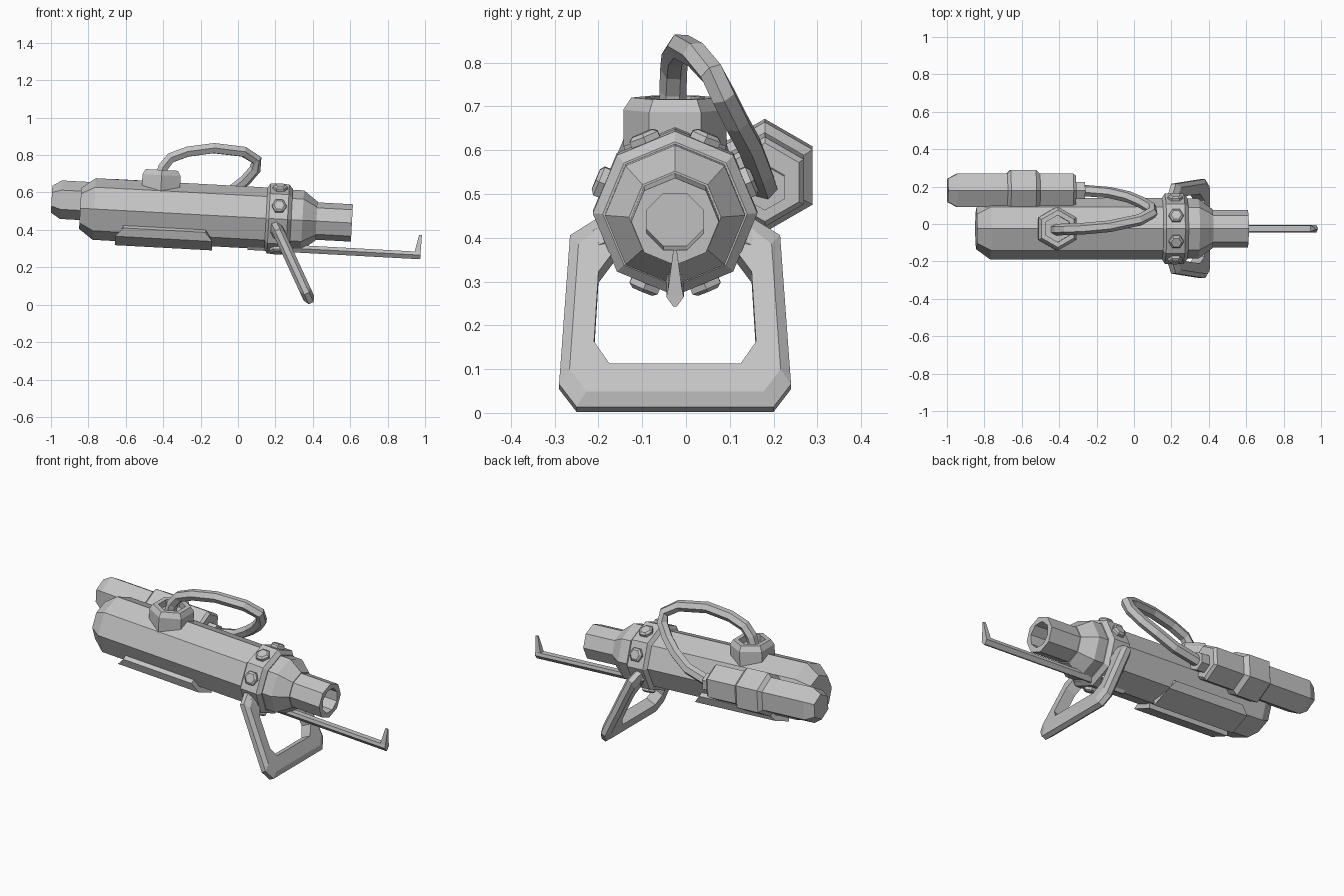
import bpy, bmesh
from math import cos, sin, pi, radians
from mathutils import Matrix, Vector

cube = bpy.data.objects.get("Cube")
if cube:
    bpy.data.objects.remove(cube, do_unlink=True)

steel = bpy.data.materials.new("grey_metal")
steel.use_nodes = True
GREY = (0.55, 0.55, 0.55, 1)
steel.diffuse_color = GREY
steel.node_tree.nodes["Principled BSDF"].inputs["Base Color"].default_value = GREY

# Frame of the main tube: its axis dips slightly toward the muzzle
AXIS = Matrix.Translation((0, -0.025, 0.47)) @ Matrix.Rotation(radians(3.1), 4, 'Y')
WORLD = Matrix.Identity(4)


def loft(name, rings, frame=AXIS, caps=True):
    """Skin a list of equal-length point loops."""
    bm = bmesh.new()
    loops = [[bm.verts.new(frame @ Vector(p)) for p in ring] for ring in rings]
    n = len(loops[0])
    for a, b in zip(loops, loops[1:]):
        for i in range(n):
            j = (i + 1) % n
            bm.faces.new((a[i], a[j], b[j], b[i]))
    if caps:
        bm.faces.new(loops[0])
        bm.faces.new(loops[-1])
    bmesh.ops.recalc_face_normals(bm, faces=bm.faces)
    mesh = bpy.data.meshes.new(name)
    bm.to_mesh(mesh)
    bm.free()
    mesh.materials.append(steel)
    obj = bpy.data.objects.new(name, mesh)
    bpy.context.collection.objects.link(obj)
    return obj


def turned(name, stations, sides=8, y=0, z=0, frame=AXIS):
    """Faceted part along x; stations are (x, radius, optional turn in degrees)."""
    rings = []
    for x, r, *turn in stations:
        t = radians(turn[0]) if turn else 0
        rings.append([(x, y + r * sin(t + 2 * pi * i / sides),
                       z + r * cos(t + 2 * pi * i / sides)) for i in range(sides)])
    return loft(name, rings, frame)


# Main tube, clamp, collar and hollow barrel
turned("main_body", [(-0.845, 0.11), (-0.77, 0.165), (0.2, 0.165)])
turned("clamp_ring", [(0.15, 0.165), (0.165, 0.188), (0.265, 0.188), (0.285, 0.165)])
turned("muzzle_collar", [(0.27, 0.16), (0.345, 0.16), (0.42, 0.105), (0.42, 0.08)])
turned("barrel", [(0.4, 0.1), (0.61, 0.1), (0.61, 0.07, 22.5), (0.45, 0.07, 22.5)])

# Hexagonal bolts, one on each clamp facet
for k in range(8):
    spin = Matrix.Rotation(radians(22.5 + 45 * k), 4, 'X')
    up = Matrix.Rotation(radians(-90), 4, 'Y')
    place = AXIS @ Matrix.Translation((0.217, 0, 0)) @ spin @ up
    turned(f"bolt_{k + 1}", [(0.16, 0.04), (0.188, 0.04), (0.196, 0.028)], 6, frame=place)

# Armour plates wrapped round the lower edges of the tube
PLATE = [(-84, 0.15), (-84, 0.188), (-45, 0.197), (-31, 0.18), (-31, 0.14)]
for label, side in (("right", -1), ("left", 1)):
    rings = []
    for end, slope in ((-0.65, 0.04), (-0.13, -0.04)):
        rings.append([(end + (slope if a > -40 else 0), side * r * cos(radians(a)),
                       r * sin(radians(a))) for a, r in PLATE])
    loft(f"{label}_lower_plate", rings)

# Hexagonal port on top with a recessed mouth
port = AXIS @ Matrix.Translation((-0.42, 0, 0)) @ Matrix.Rotation(radians(-90), 4, 'Y')
turned("hose_port", [(0.1, 0.118), (0.2, 0.118), (0.228, 0.1), (0.228, 0.072),
                     (0.19, 0.072)], 6, frame=port @ Matrix.Rotation(radians(90), 4, 'X'))

# Side canister with a thick band and a nozzle
turned("canister", [(-1.0, 0.072), (-0.95, 0.103), (-0.33, 0.103), (-0.315, 0.09)],
       6, 0.205, 0.04)
turned("canister_band", [(-0.685, 0.1), (-0.665, 0.126), (-0.53, 0.126), (-0.505, 0.1)],
       6, 0.205, 0.04)
turned("canister_nozzle", [(-0.33, 0.052), (-0.265, 0.052)], 6, 0.205, 0.03)

# Hose from the port, looping over to the canister nozzle
PATH = [(-0.42, -0.03, 0.67), (-0.4, -0.03, 0.735), (-0.36, -0.028, 0.785),
        (-0.27, -0.025, 0.818), (-0.13, -0.012, 0.837), (0.03, 0.022, 0.818),
        (0.098, 0.06, 0.775), (0.092, 0.085, 0.725), (0.04, 0.115, 0.665),
        (-0.03, 0.145, 0.61), (-0.13, 0.168, 0.55), (-0.28, 0.18, 0.515)]
pts = [Vector(p) for p in PATH]
rings, u = [], Vector((0, 1, 0))
for i, p in enumerate(pts):
    before, after = pts[max(i - 1, 0)], pts[min(i + 1, len(pts) - 1)]
    t = (after - before).normalized()
    u = (u - t * u.dot(t)).normalized()
    v = t.cross(u)
    rings.append([p + (u * cos(k * pi / 3) + v * sin(k * pi / 3)) * 0.031 for k in range(6)])
loft("hose", rings, WORLD)

# Slanted carrying frame: pairs of inner and outer outline points (side, height)
HALF = [((0.13, 0.37), (0.16, 0.45)), ((0.175, 0.31), (0.24, 0.4)),
        ((0.185, 0.15), (0.265, 0.06)), ((0.15, 0.1), (0.225, 0.008))]
outline = [(1, *pair) for pair in HALF] + [(-1, *pair) for pair in reversed(HALF)]
SECTION = [(0, -1), (0, 1), (0.7, 1), (1, 0.45), (1, -0.45), (0.7, -1)]
rings = []
for side, inner, outer in outline:
    ring = []
    for mix, depth in SECTION:
        w, h = Vector(inner).lerp(Vector(outer), mix)
        ring.append((0.395 - 0.46 * h + 0.028 * depth, -0.025 + side * w,
                     h + 0.013 * depth))
    rings.append(ring)
loft("carry_frame", rings, WORLD)

# Under-barrel rod with an upright tip
KEEL = [(-0.02, 0.0), (-0.016, 0.018), (0.016, 0.018), (0.02, 0.0), (0.004, -0.022),
        (-0.004, -0.022)]
loft("under_rod", [[(x, y, z - 0.152) for y, z in KEEL] for x in (0.06, 0.985)])
loft("rod_tip", [[(x0, -w, z), (x1, -w, z), (x1, w, z), (x0, w, z)]
                 for x0, x1, w, z in ((0.95, 0.985, 0.018, -0.15), (0.972, 0.987, 0.004, -0.045))])
